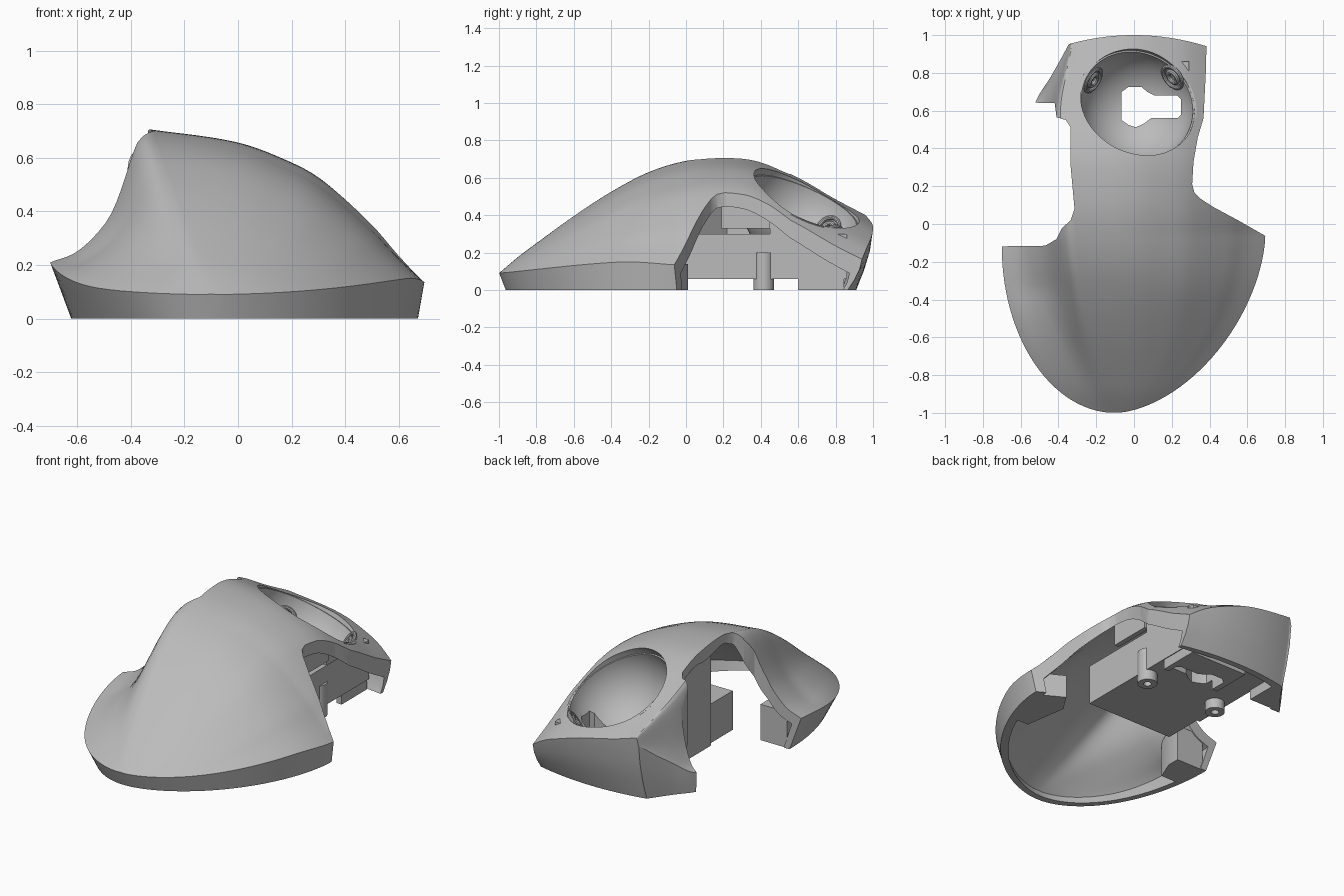
import bpy, bmesh, math
from mathutils import Vector

if "Cube" in bpy.data.objects:
    bpy.data.objects.remove(bpy.data.objects["Cube"], do_unlink=True)

GREY = (0.5, 0.5, 0.5, 1)
grey = bpy.data.materials.new("plain_grey")
grey.use_nodes = True
grey.diffuse_color = GREY
grey.node_tree.nodes["Principled BSDF"].inputs["Base Color"].default_value = GREY


def smooth(pts, t):
    """Smooth curve through (t, value) points."""
    t = min(max(t, pts[0][0]), pts[-1][0])
    i = 0
    while i < len(pts) - 2 and t > pts[i + 1][0]:
        i += 1

    def slope(k):
        a, b = pts[max(k - 1, 0)], pts[min(k + 1, len(pts) - 1)]
        return (b[1] - a[1]) / (b[0] - a[0])
    (t0, a), (t1, b) = pts[i], pts[i + 1]
    h = t1 - t0
    s = (t - t0) / h
    return (a * (1 + 2 * s) * (1 - s) ** 2 + b * s * s * (3 - 2 * s)
            + h * slope(i) * s * (1 - s) ** 2 + h * slope(i + 1) * s * s * (s - 1))


# Ridge line along the body, and how each flank falls away from it
RIDGE = [(-1, .09), (-.9, .175), (-.8, .25), (-.6, .395), (-.4, .525), (-.2, .63), (0, .69),
         (.2, .706), (.4, .685), (.6, .6), (.8, .485), (1, .38)]
RIDGE_X = [(-1, -.1), (-.5, -.25), (-.1, -.33), (.1, -.33), (.3, -.335), (.58, -.39), (.95, -.33), (1, -.33)]
RIGHT_FALL = [(0, 0), (.32, .09), (.52, .23), (.63, .35), (.81, .64), (.9, .82), (1, 1)]
LEFT_FALL = [(0, 0), (.1, .05), (.2, .22), (.32, .48), (.46, .69), (.73, .91), (1, 1)]
LEFT_RIM = [(-1, .09), (-.7, .12), (-.12, .21), (.3, .19), (.64, .12), (.8, .22), (1, .36)]
RIGHT_RIM = [(-1, .09), (-.35, .15), (-.06, .135)]


def left_edge(y):
    if y < -.12:
        return -.1 - .6 * math.sqrt(max(0, 1 - ((-.12 - y) / .88) ** 2))
    return smooth([(-.12, -.7), (.1, -.7), (.65, -.52), (.8, -.44), (1, -.345)], y)


def right_edge(y):
    if y < -.06:
        return -.1 + .795 * max(0, 1 - ((-.06 - y) / .94) ** 1.7) ** .58
    return smooth([(-.06, .695), (.1, .69), (.5, .45), (1, .45)], y)


def height(x, y):
    top = smooth(RIDGE, y)
    ridge_x = smooth(RIDGE_X, y)
    if x < ridge_x:
        rim, edge, fall = smooth(LEFT_RIM, y), min(left_edge(y), ridge_x - .03), LEFT_FALL
    else:
        rim = smooth(RIGHT_RIM, y) if y < -.06 else top - .545
        edge, fall = (max(right_edge(y), ridge_x + .03) if y < -.06 else .695), RIGHT_FALL
    v = min(1, max(0, (x - ridge_x) / (edge - ridge_x)))
    w = min(1, (y + 1) / .65)
    g = w * smooth(fall, v) + (1 - w) * v ** 1.8
    return top - (top - rim) * g


def make(name, bm):
    bmesh.ops.recalc_face_normals(bm, faces=bm.faces)
    mesh = bpy.data.meshes.new(name)
    bm.to_mesh(mesh)
    bm.free()
    mesh.materials.append(grey)
    ob = bpy.data.objects.new(name, mesh)
    bpy.context.collection.objects.link(ob)
    return ob


def prism(name, outline, z0, z1=None):
    """Upright prism; without z1 its top follows just under the shell."""
    bm = bmesh.new()
    low = [bm.verts.new((x, y, z0)) for x, y in outline]
    high = [bm.verts.new((x, y, height(x, y) - .035 if z1 is None else z1)) for x, y in outline]
    bm.faces.new(low)
    bm.faces.new(high)
    for i in range(len(low)):
        j = (i + 1) % len(low)
        bm.faces.new((low[i], low[j], high[j], high[i]))
    return make(name, bm)


def box(x0, x1, y0, y1):
    return [(x0, y0), (x1, y0), (x1, y1), (x0, y1)]


def apply(ob, mod):
    bpy.context.view_layer.objects.active = ob
    bpy.ops.object.modifier_apply(modifier=mod.name)


def cut(ob, *cutters):
    for c in cutters:
        mod = ob.modifiers.new("cut", 'BOOLEAN')
        mod.operation, mod.solver, mod.object = 'DIFFERENCE', 'EXACT', c
        apply(ob, mod)


def ball(name, centre, r):
    bm = bmesh.new()
    bmesh.ops.create_uvsphere(bm, u_segments=64, v_segments=32, radius=r)
    bmesh.ops.translate(bm, verts=bm.verts, vec=centre)
    return make(name, bm)


def skirt(bm, rim, side):
    """Vertices leading from a rim vertex down and inward to the ground."""
    x, y, z = rim.co
    if y > .5:
        fx, fy = x, y - .09 * max(0, (y - .6) / .4)
    else:
        fx, fy = -.1 + (x + .1) * (.87 if side < 0 else .97), y * .965
    out = []
    for k in (1, 2, 3):
        s = k / 3
        b = s ** 1.6 if y > .5 else s
        out.append(bm.verts.new((x + (fx - x) * b, y + (fy - y) * b, z * (1 - s))))
    return out


def dome(name):
    """Closed solid: domed top, leaning skirt all round, flat bottom."""
    left, right = 18, 40
    rows = [-1 + .88 * (1 - math.cos(i / 28 * math.pi / 2)) for i in range(1, 28)]
    rows += [-.12 + 1.12 * i / 44 for i in range(45)]
    bm = bmesh.new()
    grid = []
    for y in rows:
        a, m, b = left_edge(y), smooth(RIDGE_X, y), right_edge(y)
        xs = [a + (m - a) * i / left for i in range(left)]
        xs += [m + (b - m) * i / right for i in range(right + 1)]
        line = []
        for x in xs:
            yy = y - .4 * x * x * max(0, (y - .6) / .4) ** 2
            line.append(bm.verts.new((x, yy, height(x, yy))))
        grid.append(skirt(bm, line[0], -1)[::-1] + line + skirt(bm, line[-1], 1))
    last = grid[-1]
    drops = [[last[3]] + last[2::-1]]
    drops += [[v] + skirt(bm, v, 1) for v in last[4:-4]]
    drops += [last[-4:]]
    for sheet in (grid, drops):
        for p, q in zip(sheet, sheet[1:]):
            for i in range(len(p) - 1):
                bm.faces.new((p[i], p[i + 1], q[i + 1], q[i]))
    bm.faces.new(grid[0])
    bm.faces.new([r[0] for r in grid] + [d[-1] for d in drops[1:-1]] + [r[-1] for r in grid[::-1]])
    return make(name, bm)


# Palm shell: outer dome hollowed by a slightly smaller, lower one
shell = dome("palm_shell")
hollow = dome("hollow_cutter")
for v in hollow.data.vertices:
    v.co = (v.co.x * .91, v.co.y * .94, v.co.z - .05)

# Side notches and ball opening
right_notch = prism("right_notch", [
    (.9, -.17), (.69, -.06), (.55, .02), (.42, .09), (.35, .135), (.32, .165), (.308, .21),
    (.315, .33), (.338, .46), (.368, .56), (.38, .8), (.388, 1.1), (.9, 1.1)], -.2, 1)
left_notch = prism("left_notch", [
    (-.9, -.121), (-.47, -.115), (-.41, -.08), (-.38, -.02), (-.335, .02), (-.315, .08),
    (-.335, .3), (-.335, .51), (-.36, .55), (-.41, .565), (-.42, .64), (-.9, .65)], -.2, 1)
normal = Vector((.264, .395, .88)).normalized()
centre = Vector((.03, .65, .51)) - normal * .06
socket = ball("socket_cutter", centre, .314)
cut(shell, hollow, right_notch, left_notch, socket)

# Ball cup, trimmed below the tilted opening
cup = ball("ball_cup", centre, .306)
bm = bmesh.new()
bm.from_mesh(cup.data)
bmesh.ops.bisect_plane(bm, geom=bm.verts[:] + bm.edges[:] + bm.faces[:],
                       plane_co=centre + normal * .01, plane_no=normal, clear_outer=True)
bm.to_mesh(cup.data)
bm.free()
solid = cup.modifiers.new("wall", 'SOLIDIFY')
solid.thickness, solid.offset = .02, 1
apply(cup, solid)

# Housing under the cup, with the sensor opening through both
opening = prism("opening_cutter", [
    (-.065, .55), (-.03, .525), (.01, .512), (.05, .53), (.09, .56), (.23, .56), (.25, .58),
    (.25, .66), (.23, .68), (.11, .68), (.07, .7), (.04, .725), (-.03, .725), (-.065, .7)], -.2, .4)
housing = prism("lower_housing", box(-.29, .29, -.04, .86), .06, .3)
mount = prism("sensor_mount", box(-.1, .285, .6, .845), 0, .12)
cut(housing, socket, opening)
cut(mount, socket, opening)
cut(cup, opening)

# Bearing rings in the cup wall
parts = [shell, cup, housing, mount]
for side, direction in {"left": (-.72, .42, -.4), "right": (.67, .53, -.6)}.items():
    d = Vector(direction).normalized()
    for kind, r, r2 in (("ring", .065, .012), ("bead", .032, .014)):
        bpy.ops.mesh.primitive_torus_add(major_radius=r, minor_radius=r2, major_segments=32,
                                         minor_segments=10, location=centre + d * .298,
                                         rotation=d.to_track_quat('Z', 'Y').to_euler())
        ring = bpy.context.object
        ring.name = side + "_bearing_" + kind
        ring.data.materials.append(grey)
        parts.append(ring)

# Inner walls, wing gussets and flap foot
inner_walls = [
    prism("inner_left_wall", [(-.31, .2), (-.27, .2), (-.27, .5), (-.27, .85), (-.31, .85), (-.31, .5)], .06),
    prism("inner_right_curtain", box(.27, .3, .19, .45), .33),
    prism("inner_right_wall", box(.26, .288, .45, .78), .12)]
cut(inner_walls[0], socket)
cut(inner_walls[1], socket)
cut(inner_walls[2], socket)
parts += inner_walls + [
    prism("inner_front_wall", [(-.31, .22), (-.14, .04), (-.1, .04), (-.27, .22)], .06),
    prism("left_wing_post", [(-.6, -.123), (-.42, -.123), (-.42, -.2), (-.47, -.32), (-.58, -.32)], 0, .22),
    prism("right_wing_post", [(.645, -.07), (.5, .01), (.43, -.1), (.47, -.36), (.58, -.36)], 0, .14),
    prism("flap_foot", [(-.5, .655), (-.42, .65), (-.3, .65), (-.3, .84), (-.36, .84)], 0, .09)]

# Screw posts with blind holes
for name, x, y in (("right_screw_post", .25, .415), ("left_screw_post", -.24, .415)):
    ring = [(x + .055 * math.cos(a * math.pi / 12), y + .055 * math.sin(a * math.pi / 12)) for a in range(24)]
    hole = prism("screw_cutter", [((px - x) * .4 + x, (py - y) * .4 + y) for px, py in ring], -.1, .05)
    post = prism(name, ring, 0, .2)
    cut(post, hole)
    bpy.data.objects.remove(hole, do_unlink=True)
    parts.append(post)

for c in (hollow, right_notch, left_notch, socket, opening):
    bpy.data.objects.remove(c, do_unlink=True)
bpy.ops.object.select_all(action='DESELECT')
for ob in parts:
    ob.select_set(True)
bpy.context.view_layer.objects.active = shell
bpy.ops.object.shade_smooth_by_angle(angle=math.radians(32))
